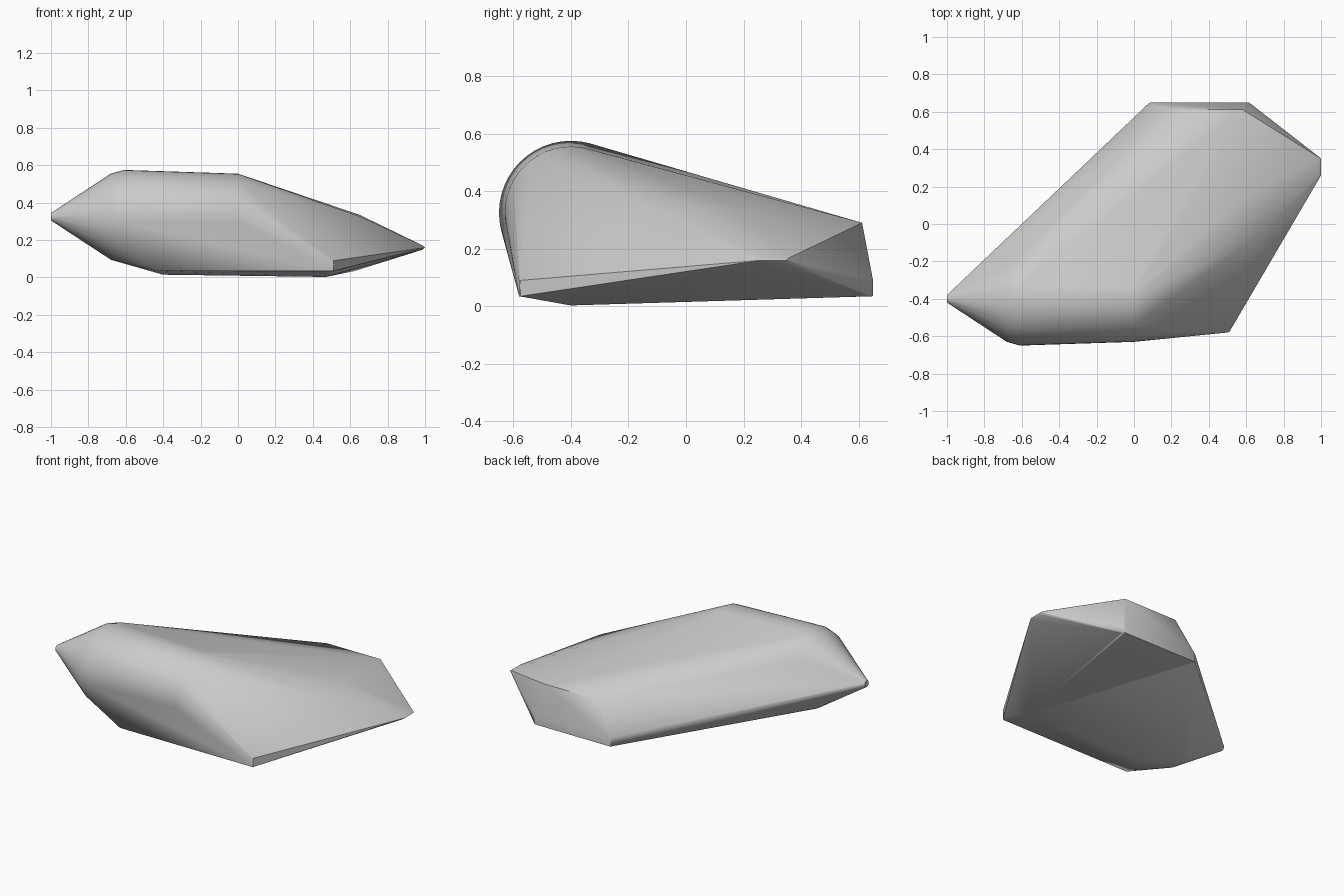
import bpy
import bmesh
from math import sin, cos, tau, radians

cube = bpy.data.objects.get("Cube")
if cube:
    bpy.data.objects.remove(cube, do_unlink=True)


def flat_material(name, colour):
    mat = bpy.data.materials.new(name)
    mat.use_nodes = True
    mat.diffuse_color = colour
    node = mat.node_tree.nodes["Principled BSDF"]
    node.inputs["Base Color"].default_value = colour
    node.inputs["Roughness"].default_value = 0.6
    return mat


def ring(x, y, z, radius, sides=48):
    """Circle of points facing along x."""
    return [(x, y + radius * cos(tau * i / sides), z + radius * sin(tau * i / sides))
            for i in range(sides)]


def post(x, y, low=0.035, high=0.09, radius=0.015, sides=8):
    """Short upright rounded corner."""
    return [(x + radius * cos(tau * i / sides), y + radius * sin(tau * i / sides), z)
            for i in range(sides) for z in (low, high)]


points = []

# Rounded nose and barrel
for x, radius in ((-1.0, 0.02), (-0.68, 0.23), (-0.61, 0.25), (0.0, 0.23)):
    points += ring(x, -0.4, 0.325, radius)

# Pointed side tip
for y in (0.26, 0.35):
    points += ring(0.985, y, 0.16, 0.012, 8)
points += [(1.0, 0.26, 0.16), (1.0, 0.35, 0.16)]

# Front corner and lower front edge
points += post(0.5, -0.565)
points += [(-0.43, -0.58, 0.035)]

# Underside keel
points += [(-0.4, -0.4, 0.015), (0.47, -0.4, 0.003)]

# Back wall with its sloping upper edge
points += post(0.09, 0.635) + post(0.61, 0.635)
points += [(0.2, 0.612, 0.29), (0.58, 0.612, 0.29)]

# Upper shoulder facets
points += [(0.65, 0.17, 0.335), (0.655, -0.07, 0.325)]

# Wrap all the sections in one convex skin
bm = bmesh.new()
for p in points:
    bm.verts.new(p)
result = bmesh.ops.convex_hull(bm, input=bm.verts[:])
loose = {g for g in result["geom_interior"] + result["geom_unused"]
         if isinstance(g, bmesh.types.BMVert)}
bmesh.ops.delete(bm, geom=list(loose), context="VERTS")
bmesh.ops.recalc_face_normals(bm, faces=bm.faces[:])

mesh = bpy.data.meshes.new("faceted_body")
bm.to_mesh(mesh)
bm.free()
body = bpy.data.objects.new("faceted_body", mesh)
bpy.context.collection.objects.link(body)
mesh.materials.append(flat_material("light_grey", (0.6, 0.6, 0.6, 1.0)))

bpy.context.view_layer.objects.active = body
body.select_set(True)
bpy.ops.object.shade_smooth_by_angle(angle=radians(30))
